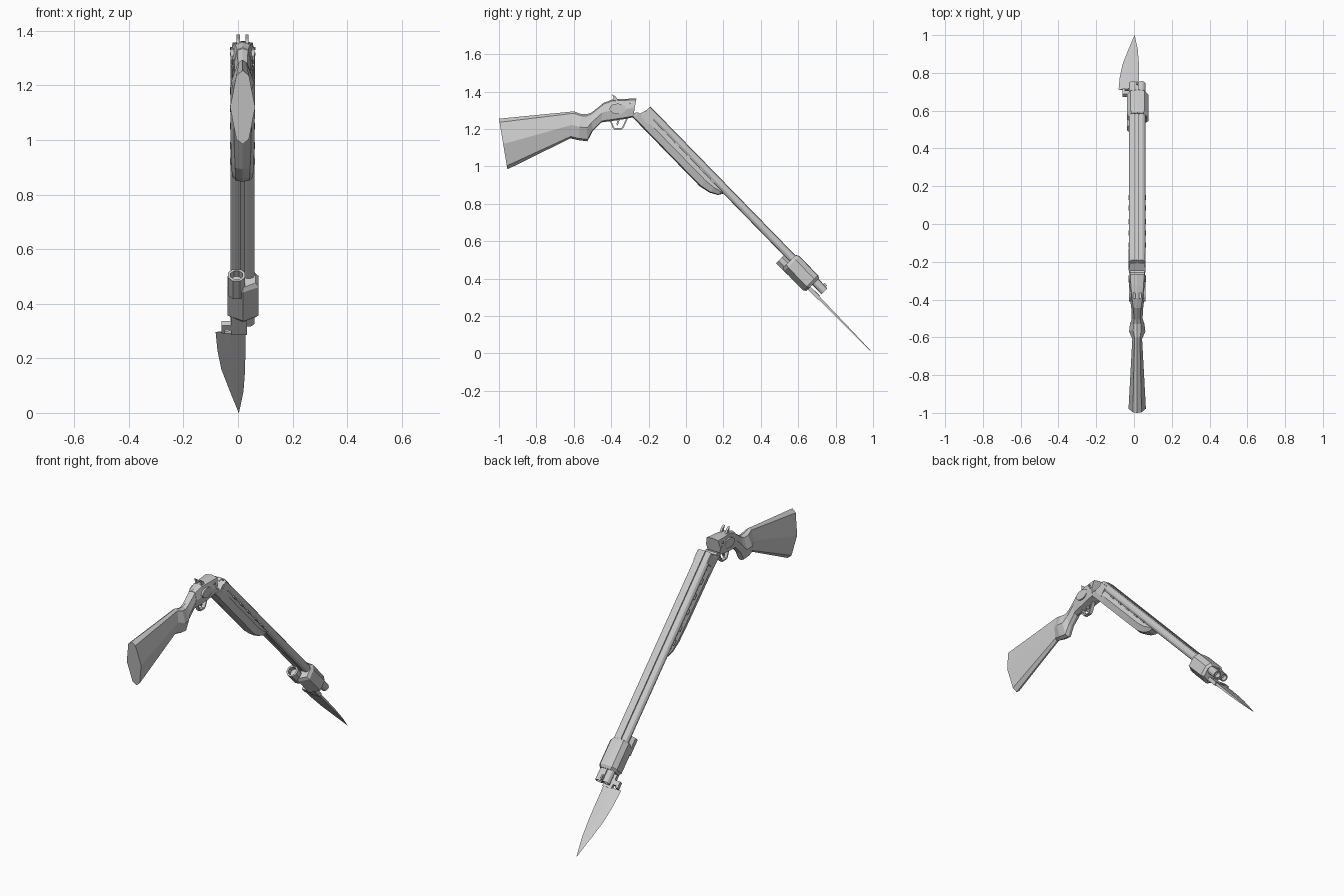
import bpy, bmesh, math
from mathutils import Matrix, Vector

if "Cube" in bpy.data.objects:
    bpy.data.objects.remove(bpy.data.objects["Cube"])

AXIS_X = 0.017
BODY = Matrix.Translation((AXIS_X, 0, 0))
# barrel frame: x across, y along the barrels, z away from the top rib
BARREL = Matrix.Translation((AXIS_X, -0.19, 1.32)) @ Matrix.Rotation(math.radians(-45.73), 4, 'X')


def loft(name, rings, frame):
    """Skin a list of equal-length rings and cap both ends."""
    bm = bmesh.new()
    vs = [[bm.verts.new(frame @ Vector(p)) for p in r] for r in rings]
    n = len(rings[0])
    for a, b in zip(vs, vs[1:]):
        for i in range(n):
            j = (i + 1) % n
            bm.faces.new((a[i], a[j], b[j], b[i]))
    bm.faces.new(vs[0])
    bm.faces.new(vs[-1])
    bmesh.ops.recalc_face_normals(bm, faces=bm.faces)
    me = bpy.data.meshes.new(name)
    bm.to_mesh(me)
    bm.free()
    ob = bpy.data.objects.new(name, me)
    bpy.context.collection.objects.link(ob)
    return ob


def octo(yt, zt, yb, zb, w, s, x=0.0, f=0.07, side=0.0):
    """Eight-sided ring from a top point to a bottom point, half width w."""
    pts = [(0, 0), (s, f), (1, .5 - side), (s if not side else 1, 1 - f if not side else .5 + side),
           (0, 1)]
    pts += [(-a, t) for a, t in reversed(pts[1:-1])]
    return [(x + a * w, yt + (yb - yt) * t, zt + (zb - zt) * t) for a, t in pts]


def circle(x, y, z, r, n=12, rz=None):
    rz = rz or r
    return [(x + r * math.cos(2 * math.pi * (i + .5) / n), y,
             z + rz * math.sin(2 * math.pi * (i + .5) / n)) for i in range(n)]


def tube(name, x, z, y0, y1, r, inner, n=12):
    rings = [(y0 + .03, inner), (y0, inner), (y0, r), (y1, r), (y1, inner), (y1 - .03, inner)]
    return loft(name, [circle(x, y, z, q, n) for y, q in rings], BARREL)


def box(name, x0, x1, y0, y1, z0, z1, frame=BARREL):
    return loft(name, [[(x0, y, z0), (x1, y, z0), (x1, y, z1), (x0, y, z1)] for y in (y0, y1)], frame)


def plate(name, outline, x0, x1):
    """Side-view outline (y, z) given thickness in x."""
    return loft(name, [[(x, y, z) for y, z in outline] for x in (x0, x1)], BODY)


# wooden stock with pistol grip
loft("stock", [octo(*a) for a in (
    (-1.0, 1.255, -.955, .984, .046, .5),
    (-.60, 1.294, -.618, 1.15, .026, .55),
    (-.562, 1.281, -.575, 1.14, .043, .5),
    (-.53, 1.279, -.527, 1.134, .038, .5),
    (-.505, 1.288, -.50, 1.187, .029, .6),
    (-.436, 1.342, -.452, 1.235, .030, .65),
    (-.415, 1.348, -.42, 1.240, .032, .7))], BODY)

# receiver
loft("receiver", [octo(*a) for a in (
    (-.445, 1.338, -.452, 1.237, .031, .65),
    (-.393, 1.358, -.40, 1.242, .038, .72),
    (-.33, 1.361, -.335, 1.252, .044, .76),
    (-.265, 1.363, -.283, 1.262, .046, .8))], BODY)

# oval side plates with pins, and hammers
for s, side in ((-1, "left"), (1, "right")):
    oval = [(-.365 + .045 * math.cos(i * math.pi / 6), 1.308 + .028 * math.sin(i * math.pi / 6))
            for i in range(12)]
    plate("side_plate_" + side, oval, s * .030, s * .044)
    for k, (y, z) in enumerate(((-.30, 1.335), (-.29, 1.315))):
        pin = [(y + .006 * math.cos(i * math.pi / 4), z + .006 * math.sin(i * math.pi / 4))
               for i in range(8)]
        plate(f"pin_{side}_{k}", pin, s * .040, s * .047)
    c = s * .016
    plate("hammer_" + side, [(-.395, 1.386), (-.375, 1.372), (-.362, 1.352), (-.39, 1.345),
                             (-.388, 1.368)], c - .006, c + .006)

# trigger guard strip and trigger
outer = [(-.408, 1.245), (-.392, 1.205), (-.385, 1.198), (-.345, 1.196), (-.334, 1.206), (-.312, 1.255)]
inner = [(-.320, 1.255), (-.341, 1.210), (-.348, 1.204), (-.382, 1.206), (-.386, 1.210), (-.399, 1.245)]
gw = .010
loft("trigger_guard", [[(-gw, *a), (gw, *a), (gw, *b), (-gw, *b)]
                       for a, b in zip(outer, reversed(inner))], BODY)
plate("trigger", [(-.365, 1.255), (-.372, 1.225), (-.366, 1.217), (-.352, 1.255)], -.005, .005)

# hinge knuckle and link under the receiver
loft("hinge", [[(x, -.262 + .020 * math.cos(i * math.pi / 5), 1.270 + .020 * math.sin(i * math.pi / 5))
                for i in range(10)] for x in (-.038, .038)], BODY)

# twin barrels, rib and breech block
for s, side in ((-1, "left"), (1, "right")):
    tube("barrel_" + side, s * .0225, -.0235, 0, 1.357, .0225, .016)
box("top_rib", -.008, .008, .0, 1.35, -.02, .0)
box("lower_rib", -.008, .008, .05, 1.35, -.046, -.026)
box("breech_block", -.045, .045, .004, .06, -.075, -.012)
box("front_bead", -.004, .004, 1.325, 1.345, -.002, .008)

# fore-end
loft("fore_end", [octo(*a) for a in (
    (.002, -.022, -.026, -.109, .045, .85),
    (.10, -.022, .09, -.109, .045, .75),
    (.38, -.022, .38, -.109, .044, .7),
    (.49, -.022, .49, -.109, .042, .65),
    (.55, -.022, .55, -.095, .040, .65),
    (.586, -.022, .590, -.072, .037, .65),
    (.602, -.022, .606, -.046, .034, .65))], BARREL)
for k, u in enumerate((.14, .23, .32, .42, .50)):
    for s in (-1, 1):
        box(f"fore_end_inlay_{k}_{s}", s * .036, s * .0455, u, u + .03, -.045, -.038)

# bayonet clamp around the barrels
loft("bayonet_clamp", [octo(u, .004, u, -.092, .046, .65, .002, .02, .25) if e else
                       octo(u, .012, u, -.102, .057, .65, .002, .02, .25)
                       for u, e in ((1.112, 1), (1.128, 0), (1.272, 0), (1.287, 1))], BARREL)

# bayonet handle end, neck, guard and blade
tube("bayonet_pommel", -.022, -.072, 1.068, 1.16, .034, .024, 8)
box("bayonet_neck", -.042, .016, 1.27, 1.366, -.080, -.060)
box("bayonet_guard", -.078, -.036, 1.318, 1.345, -.080, -.058)
box("bayonet_guard_tip", -.078, -.064, 1.338, 1.358, -.080, -.058)
BV = -.069
loft("bayonet_blade", [[(l, u, BV), ((l + r) / 2, u, BV + t), (r, u, BV + t),
                        (r, u, BV - t), ((l + r) / 2, u, BV - t)]
                       for u, l, r, t in (
    (1.362, -.099, .010, .007), (1.46, -.092, .010, .006), (1.553, -.078, .009, .005),
    (1.665, -.047, .003, .003), (1.776, -.0145, -.0135, .0005))], BARREL)
